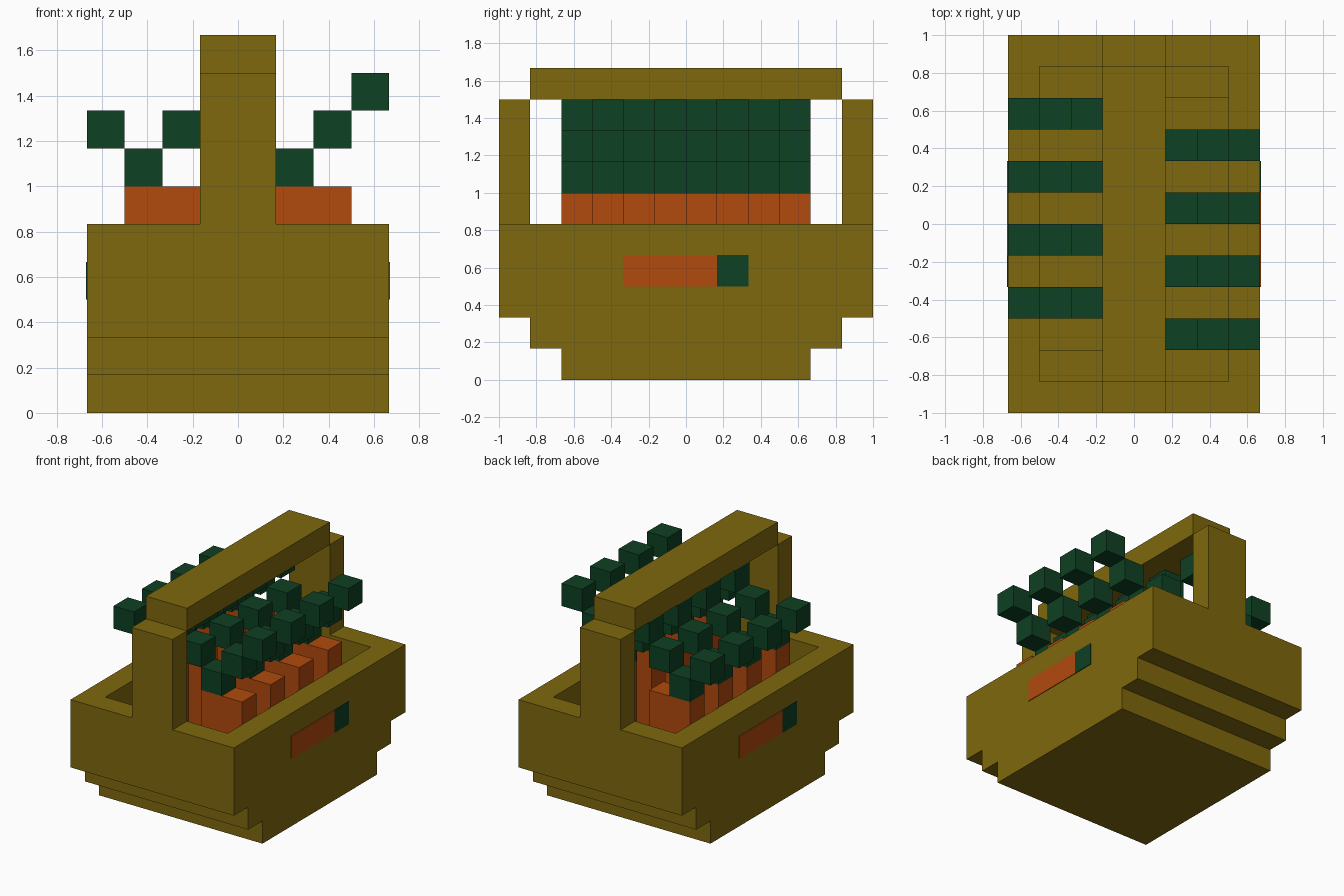
import bpy, bmesh

if "Cube" in bpy.data.objects:
    bpy.data.objects.remove(bpy.data.objects["Cube"])

U = 1 / 6  # one block of the grid the model is built on


def material(name, rgb):
    m = bpy.data.materials.new(name)
    m.diffuse_color = (*rgb, 1)
    m.use_nodes = True
    m.node_tree.nodes["Principled BSDF"].inputs["Base Color"].default_value = m.diffuse_color
    return m


WICKER = material("wicker olive", (0.209, 0.138, 0.004))
ORANGE = material("carrot orange", (0.440, 0.068, 0.004))
GREEN = material("leaf green", (0.0045, 0.052, 0.017))


def finish(name, bm, mat):
    me = bpy.data.meshes.new(name)
    bmesh.ops.recalc_face_normals(bm, faces=bm.faces)
    bm.to_mesh(me)
    bm.free()
    me.materials.append(mat)
    ob = bpy.data.objects.new(name, me)
    bpy.context.collection.objects.link(ob)
    return ob


def add_box(bm, x, y, z):
    """Box from (low, high) pairs given in grid blocks."""
    vs = bmesh.ops.create_cube(bm, size=1)["verts"]
    for v in vs:
        v.co = [((a + b) / 2 + (b - a) * c) * U
                for (a, b), c in zip((x, y, z), v.co)]


def boxes(name, mat, *parts):
    bm = bmesh.new()
    for part in parts:
        add_box(bm, *part)
    return finish(name, bm, mat)


# Basket: rectangles (half x, half y, z) lofted up the outside, down the inside
bm = bmesh.new()
sections = [(4, 4, 0), (4, 4, 1), (4, 5, 1), (4, 5, 2), (4, 6, 2), (4, 6, 5),
            (3, 5, 5), (3, 5, 2), (3, 4, 2), (3, 4, 1)]
loops = [[bm.verts.new((sx * hx * U, sy * hy * U, z * U))
          for sx, sy in ((-1, -1), (1, -1), (1, 1), (-1, 1))]
         for hx, hy, z in sections]
for a, b in zip(loops, loops[1:]):
    for i in range(4):
        j = (i + 1) % 4
        f = bm.faces.new((a[i], a[j], b[j], b[i]))
        if f.calc_area() < 1e-6:      # flat strip beside a step
            bm.faces.remove(f)
bm.faces.new(loops[0][::-1])
bm.faces.new(loops[-1])
bmesh.ops.remove_doubles(bm, verts=bm.verts, dist=1e-5)
finish("basket", bm, WICKER)

# Handle: two posts and a top bar
for label, y in (("front", (-6, -5)), ("back", (5, 6))):
    boxes(label + "_handle_post", WICKER, ((-1, 1), y, (5, 9)))
boxes("handle_bar", WICKER, ((-1, 1), (-5, 5), (9, 10)))

# Two staggered rows of carrots, each with four leaf blocks
leaf_steps = ((0, 6), (-1, 7), (1, 7), (2, 8))
for side, x0, y_start in (("left", -3, -3), ("right", 1, -4)):
    for n in range(4):
        y = (y_start + 2 * n, y_start + 2 * n + 1)
        boxes(f"{side}_carrot_{n + 1}", ORANGE, ((x0, x0 + 2), y, (1, 6)))
        boxes(f"{side}_leaves_{n + 1}", GREEN,
              *[((x0 + dx, x0 + dx + 1), y, (z, z + 1)) for dx, z in leaf_steps])

# Thin carrot emblem on each long side, turned half round for the left side
T = 0.03
for label, s in (("right", 1), ("left", -1)):
    x = sorted((s * 4, s * (4 + T)))
    boxes(label + "_emblem_root", ORANGE, (x, sorted((-2 * s, s)), (3, 4)))
    boxes(label + "_emblem_leaf", GREEN, (x, sorted((s, 2 * s)), (3, 4)))
